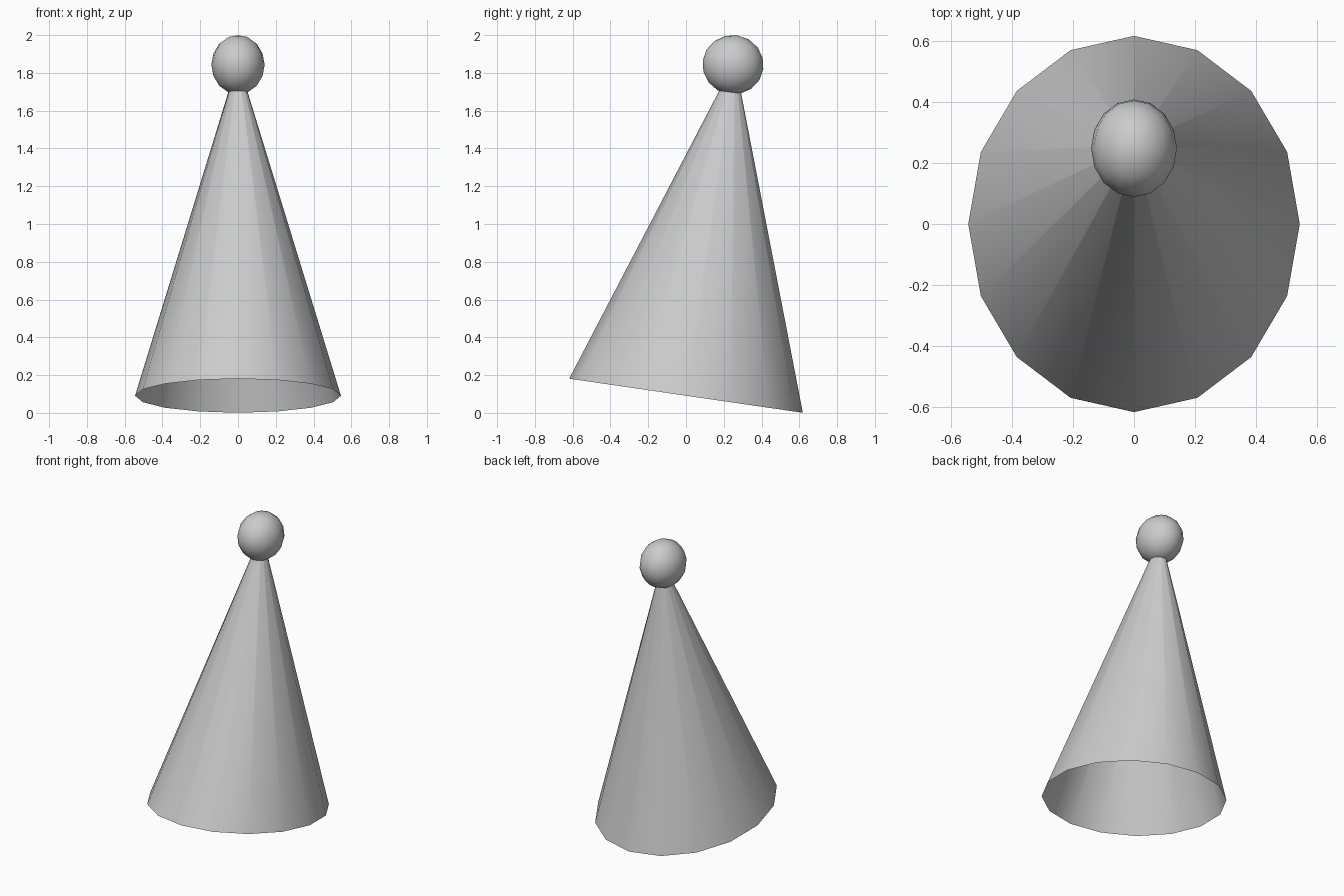
import bpy, bmesh, math
from mathutils import Matrix, Vector

if "Cube" in bpy.data.objects:
    bpy.data.objects.remove(bpy.data.objects["Cube"])

TILT = Matrix.Rotation(math.radians(-8.3), 4, 'X')   # whole hat leans backwards


def finish(name, bm, origin):
    """Tilt the part, move it into place and shade it smooth."""
    bm.transform(Matrix.Translation(origin) @ TILT)
    for f in bm.faces:
        f.smooth = True
    mesh = bpy.data.meshes.new(name)
    bm.to_mesh(mesh)
    bm.free()
    obj = bpy.data.objects.new(name, mesh)
    bpy.context.collection.objects.link(obj)
    return obj


# Open, oval, 16-sided cone; its tip ends inside the ball
HEIGHT = 1.785
bm = bmesh.new()
bmesh.ops.create_cone(bm, cap_ends=False, segments=16, radius1=1, radius2=0.004,
                      depth=HEIGHT,
                      matrix=Matrix.Translation((0, 0, HEIGHT / 2)))
bmesh.ops.scale(bm, vec=(0.545, 0.625, 1), verts=bm.verts)
finish("hat_cone", bm, Vector((0, 0, 0.091)))

# Slightly oval ball on the tip
bm = bmesh.new()
bmesh.ops.create_uvsphere(bm, u_segments=16, v_segments=8, radius=1)
bmesh.ops.scale(bm, vec=(0.141, 0.162, 0.157), verts=bm.verts)
finish("tip_ball", bm, Vector((0, 0.249, 1.843)))
